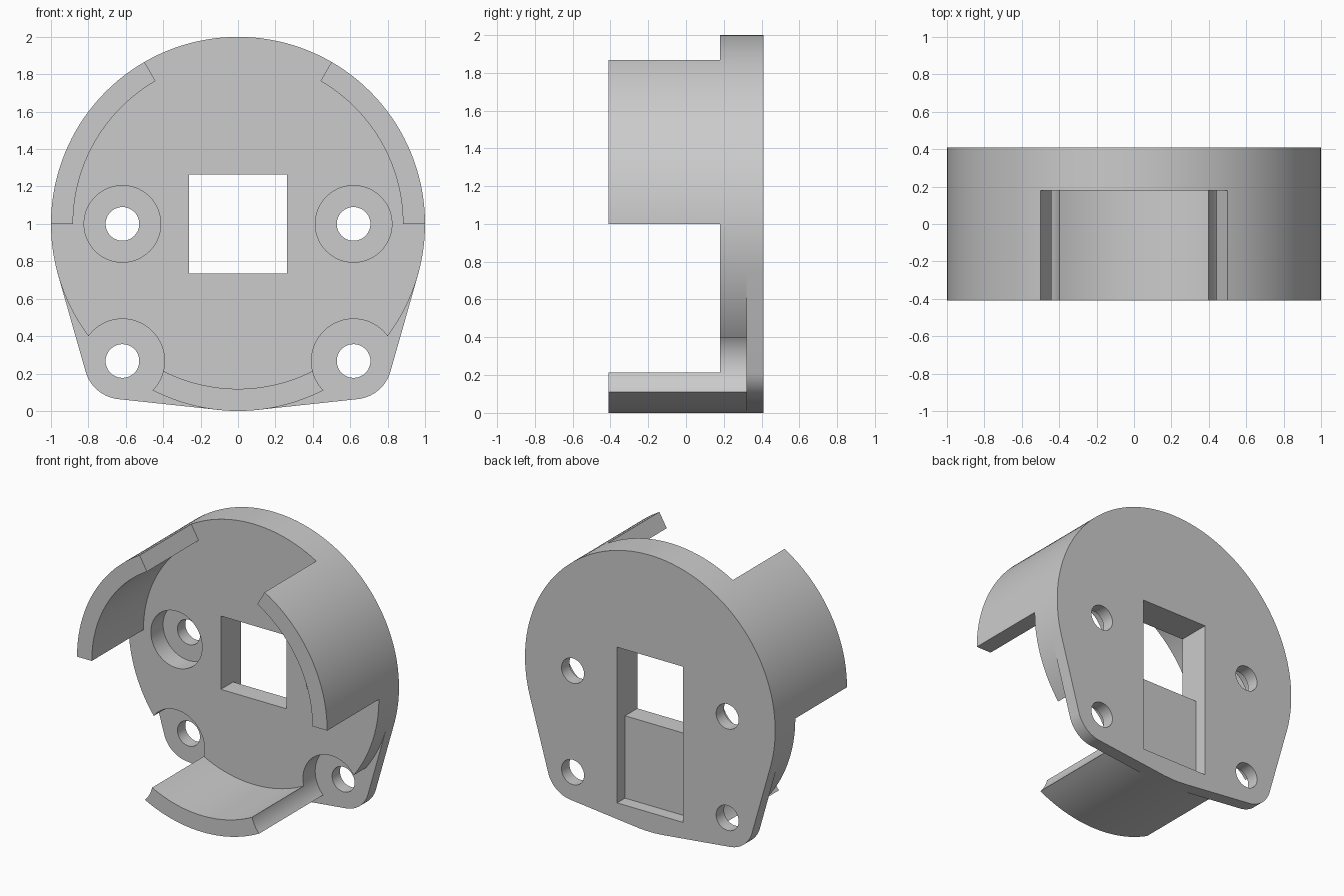
import bpy
import bmesh
from math import cos, sin, radians
from mathutils import Vector
from mathutils.geometry import convex_hull_2d

if "Cube" in bpy.data.objects:
    bpy.data.objects.remove(bpy.data.objects["Cube"])

FRONT, FLOOR, LEDGE, BACK = -0.41, 0.18, 0.32, 0.41
HOLE_X, EAR_Z, MID_Z = 0.618, 0.267, 1.0

grey = bpy.data.materials.new("plain grey")
grey.use_nodes = True
colour = (0.6, 0.6, 0.6, 1)
grey.diffuse_color = colour
grey.node_tree.nodes["Principled BSDF"].inputs["Base Color"].default_value = colour


def arc(x, z, r, start=0, end=360, step=2.5):
    """Points on an arc in the front plane; a full circle leaves out the repeat."""
    n = round((end - start) / step)
    count = n if end - start == 360 else n + 1
    angles = [radians(start + (end - start) * i / n) for i in range(count)]
    return [(x + r * cos(a), z + r * sin(a)) for a in angles]


def box(x, z0, z1):
    return [(-x, z0), (x, z0), (x, z1), (-x, z1)]


def prism(name, points, y0, y1):
    """Extrude a front-plane outline from y0 to y1."""
    bm = bmesh.new()
    face = bm.faces.new([bm.verts.new((x, y0, z)) for x, z in points])
    moved = bmesh.ops.extrude_face_region(bm, geom=[face])["geom"]
    verts = [v for v in moved if isinstance(v, bmesh.types.BMVert)]
    bmesh.ops.translate(bm, verts=verts, vec=(0, y1 - y0, 0))
    bmesh.ops.recalc_face_normals(bm, faces=bm.faces)
    mesh = bpy.data.meshes.new(name)
    bm.to_mesh(mesh)
    bm.free()
    mesh.materials.append(grey)
    obj = bpy.data.objects.new(name, mesh)
    bpy.context.collection.objects.link(obj)
    return obj


def activate(obj):
    bpy.ops.object.select_all(action="DESELECT")
    obj.select_set(True)
    bpy.context.view_layer.objects.active = obj


def cut(obj, points, y0, y1):
    """Remove an extruded outline from the object."""
    cutter = prism("cutter", points, y0, y1)
    cutter.hide_render = True
    mod = obj.modifiers.new("cut", "BOOLEAN")
    mod.operation, mod.solver, mod.object = "DIFFERENCE", "EXACT", cutter
    activate(obj)
    bpy.ops.object.modifier_apply(modifier=mod.name)
    bpy.data.objects.remove(cutter)


# Round housing: a drum hollowed from the front, leaving three curved walls
housing = prism("housing", arc(0, 1, 1), FRONT, LEDGE)
hollow = []
for start, end, r in ((0, 60, 0.882), (60, 120, 1.2), (120, 180, 0.882),
                      (180, 240, 1.2), (240, 300, 0.882), (300, 360, 1.2)):
    hollow += arc(0, 1, r, start, end)
cut(housing, hollow, FRONT - 0.1, FLOOR)

# Screw recesses and the central window
for side in (-1, 1):
    cut(housing, arc(side * HOLE_X, EAR_Z, 0.225, step=5), FRONT - 0.1, LEDGE + 0.1)
    cut(housing, arc(side * HOLE_X, MID_Z, 0.205, step=5), FLOOR - 0.1, LEDGE + 0.1)
cut(housing, box(0.263, 0.735, 1.265), FLOOR - 0.1, LEDGE + 0.1)

# Back plate: the disc outline stretched around two rounded ears
outline = arc(0, 1, 1)
for side in (-1, 1):
    outline += arc(side * HOLE_X, EAR_Z, 0.205, step=5)
hull = [outline[i] for i in convex_hull_2d([Vector(p) for p in outline])]
plate = prism("back_plate", hull, LEDGE, BACK)

# Screw holes and the tall rear pocket
for side in (-1, 1):
    for z in (EAR_Z, MID_Z):
        cut(plate, arc(side * HOLE_X, z, 0.09, step=7.5), LEDGE - 0.1, BACK + 0.1)
cut(plate, box(0.263, 0.14, 1.265), LEDGE - 0.1, BACK + 0.1)

for part in (housing, plate):
    activate(part)
    bpy.ops.object.shade_smooth_by_angle(angle=radians(25))
